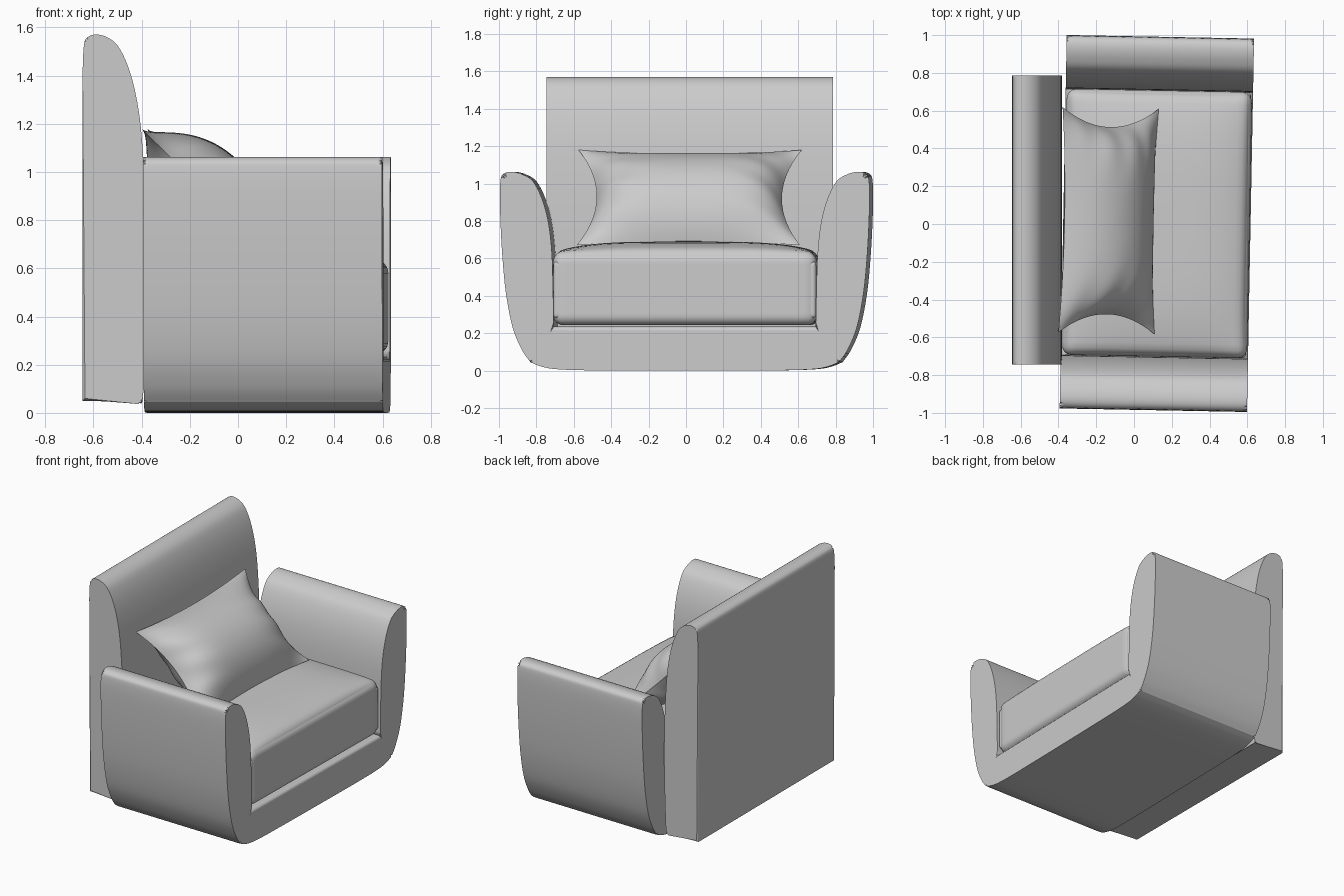
import bpy, bmesh, math
from mathutils import Vector

cube = bpy.data.objects.get("Cube")
if cube:
    bpy.data.objects.remove(cube, do_unlink=True)

TURN = -0.019  # slight turn of the body against the backrest
fabric = bpy.data.materials.new("grey fabric")
fabric.use_nodes = True
grey = (0.6, 0.6, 0.6, 1)
fabric.diffuse_color = grey
fabric.node_tree.nodes["Principled BSDF"].inputs["Base Color"].default_value = grey


def finish(name, bm, turn=TURN, weighted=False):
    bmesh.ops.recalc_face_normals(bm, faces=bm.faces)
    mesh = bpy.data.meshes.new(name)
    bm.to_mesh(mesh)
    bm.free()
    mesh.materials.append(fabric)
    obj = bpy.data.objects.new(name, mesh)
    bpy.context.collection.objects.link(obj)
    obj.rotation_euler.z = turn
    bpy.ops.object.select_all(action='DESELECT')
    obj.select_set(True)
    bpy.context.view_layer.objects.active = obj
    bpy.ops.object.shade_smooth_by_angle(angle=math.radians(40))
    if weighted:
        mod = obj.modifiers.new("even shading", 'WEIGHTED_NORMAL')
        mod.keep_sharp = True
    return obj


def spline(pts, steps=5):
    """Smooth curve through 2D points."""
    p = [Vector(q) for q in pts]
    p = [p[0]] + p + [p[-1]]
    out = []
    for a, b, c, d in zip(p, p[1:], p[2:], p[3:]):
        for i in range(steps):
            t = i / steps
            out.append(0.5 * (2 * b + (c - a) * t + (2 * a - 5 * b + 4 * c - d) * t ** 2
                              + (3 * b - a - 3 * c + d) * t ** 3))
    return out + [p[-1]]


def prism(name, profile, place, start, end, bevel, mitres=(), turn=TURN):
    """Extrude a profile and round the rims of its caps, except on mitres."""
    bm = bmesh.new()
    n = len(profile)
    rings = [[bm.verts.new(place(p, d)) for p in profile] for d in (start, end)]
    for ring in rings:
        bm.faces.new(ring)
    for i in range(n):
        j = (i + 1) % n
        bm.faces.new((rings[0][i], rings[0][j], rings[1][j], rings[1][i]))
    rims = [bm.edges.get((r[i], r[(i + 1) % n])) for r in rings
            for i in range(n) if i not in mitres]
    bmesh.ops.bevel(bm, geom=rims, offset=bevel, segments=3, profile=0.5,
                    affect='EDGES', clamp_overlap=False)
    return finish(name, bm, turn, True)


def soft_box(name, low, high, radius, dome=0.0):
    """Rounded box with a domed top."""
    low, high = Vector(low), Vector(high)
    mid, half = (low + high) / 2, (high - low) / 2
    bm = bmesh.new()
    bmesh.ops.create_cube(bm, size=2)
    bmesh.ops.subdivide_edges(bm, edges=bm.edges, cuts=27, use_grid_fill=True)
    for v in bm.verts:
        u = [math.sin(c * math.pi / 2) for c in v.co]
        p = Vector([u[k] * half[k] for k in range(3)])
        core = Vector([max(radius - half[k], min(half[k] - radius, p[k])) for k in range(3)])
        off = p - core
        if off.length > 1e-6:
            p = core + off.normalized() * radius
        p.z += dome * (u[2] + 1) / 2 * (1 - u[0] ** 4) * (1 - u[1] ** 4)
        v.co = mid + p
    return finish(name, bm)


def across(p, d):
    return (d, p[0] + 0.005, p[1])


BACK, FRONT = -0.375, 0.617

# Arms, mitred to the base at their lower ends
arm = spline([(0.825, 0.045), (0.87, 0.11), (0.92, 0.23), (0.957, 0.42), (0.978, 0.65),
              (0.988, 0.88), (0.986, 1.01), (0.972, 1.05), (0.93, 1.063), (0.87, 1.05),
              (0.81, 1.01), (0.76, 0.91), (0.727, 0.78), (0.71, 0.62), (0.704, 0.42),
              (0.70, 0.235)])
for side, name in ((1, "left_arm"), (-1, "right_arm")):
    prism(name, [(side * p.x, p.y) for p in arm], across, BACK, FRONT, 0.022,
          mitres=(len(arm) - 1,))

# Base between the arms
half_curve = [(0.825, 0.045), (0.76, 0.02), (0.66, 0.006), (0.4, 0.001)]
under = spline(half_curve + [(-y, z) for y, z in reversed(half_curve)])
base = [Vector((0.70, 0.235))] + under + [Vector((-0.70, 0.235))]
prism("base", base, across, BACK, FRONT, 0.022, mitres=(0, len(base) - 2))

# Backrest
back = [Vector((-0.645, 0.05))] + spline(
    [(-0.41, 0.047), (-0.395, 0.06), (-0.385, 0.3), (-0.38, 0.6), (-0.385, 0.9),
     (-0.40, 1.15), (-0.42, 1.3), (-0.45, 1.42), (-0.49, 1.51), (-0.53, 1.552),
     (-0.58, 1.57), (-0.62, 1.562), (-0.639, 1.53), (-0.645, 1.42)])
prism("backrest", back, lambda p, d: (p[0], d, p[1]), -0.745, 0.787, 0.01, turn=0)

# Seat cushion with its boxed sides
soft_box("seat_cushion", (-0.37, -0.70, 0.243), (0.612, 0.71, 0.635), 0.055, dome=0.055)
for side, name in ((1, "left_cushion_side"), (-1, "right_cushion_side")):
    y = 0.005 + side * 0.675
    soft_box(name, (-0.3, y - 0.028, 0.28), (0.606, y + 0.028, 0.585), 0.02)

# Lumbar pillow leaning at 45 degrees
bm = bmesh.new()
for face in (1, -1):
    grid = bmesh.ops.create_grid(bm, x_segments=56, y_segments=36, size=1)
    for v in grid["verts"]:
        t, s = v.co.x, v.co.y
        y = 0.597 * t * (1 - 0.17 * (1 - s * s) * t * t)
        a = 0.36 * s * (1 - 0.085 * (1 - t * t) * s * s)
        puff = 0.18 * (1 - s * s) * (1 - t ** 4)
        # soft creases running in from the ends
        puff *= 1 + 0.09 * math.sin(13 * s + 5 * t) * abs(t) ** 3
        h = face * puff
        v.co = (-0.135 + (h - a) * math.sqrt(0.5), 0.015 + y,
                0.925 + (h + a) * math.sqrt(0.5))
bmesh.ops.remove_doubles(bm, verts=bm.verts, dist=0.0005)
finish("lumbar_pillow", bm)
